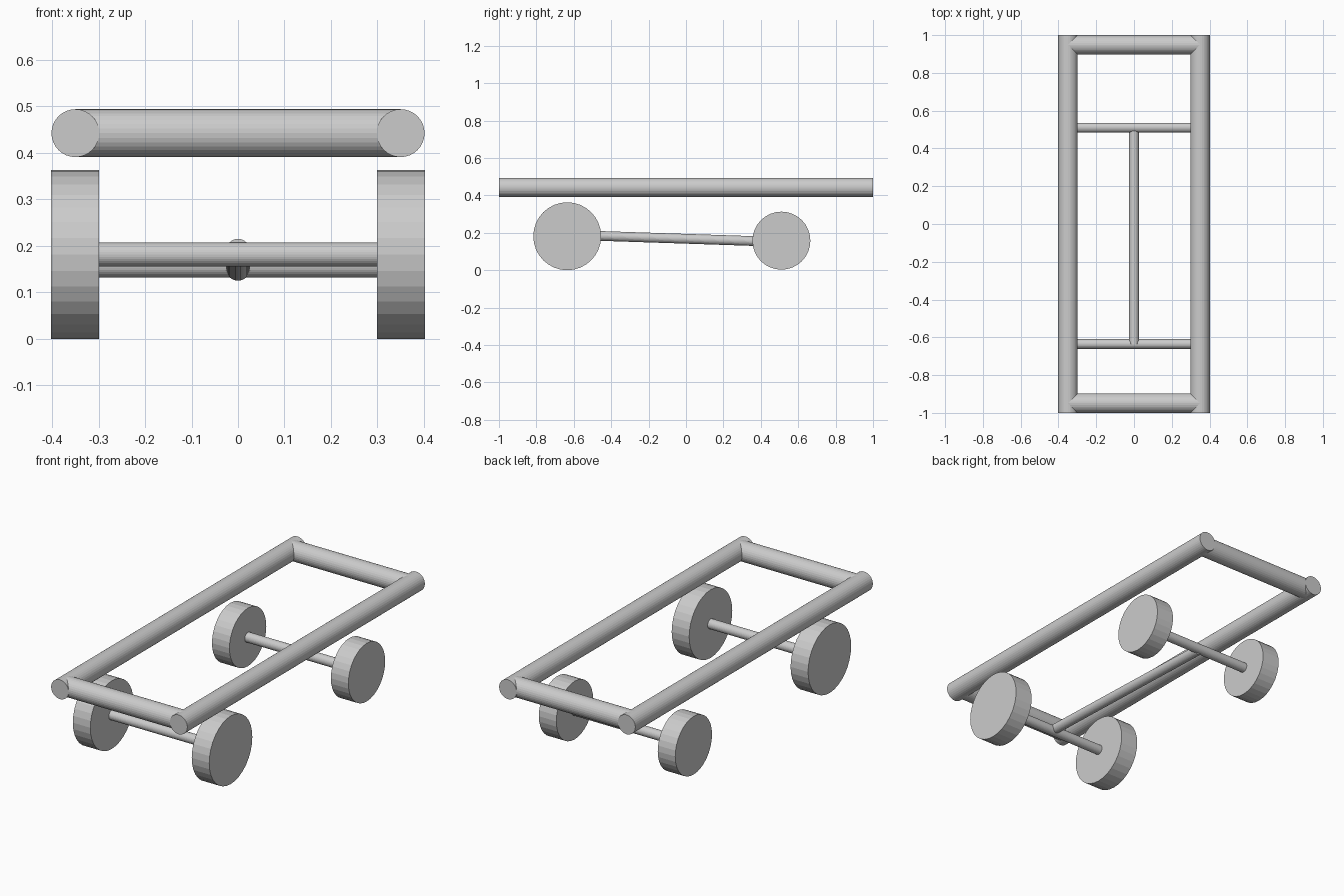
import bpy
from mathutils import Vector

if "Cube" in bpy.data.objects:
    bpy.data.objects.remove(bpy.data.objects["Cube"])


def rod(name, start, end, radius):
    """Flat-shaded 32-sided cylinder running between two points."""
    a, b = Vector(start), Vector(end)
    bpy.ops.mesh.primitive_cylinder_add(
        vertices=32, radius=radius, depth=(b - a).length, location=(a + b) / 2)
    ob = bpy.context.object
    ob.name = name
    ob.rotation_euler = (b - a).to_track_quat('Z', 'Y').to_euler()
    return ob


TUBE_R, TUBE_Z, TUBE_X = 0.0515, 0.4425, 0.35
AXLE_R = 0.026

# Upper frame: two long side rails
for side, s in (("left", -1), ("right", 1)):
    rod(f"{side}_rail", (s * TUBE_X, -1, TUBE_Z), (s * TUBE_X, 1, TUBE_Z), TUBE_R)

# Upper frame: end bars and, below, each axle with its pair of wheels
for end, bar_y, y, r in (("front", -0.9485, -0.635, 0.1815),
                         ("back", 0.9485, 0.51, 0.155)):
    z = {"front": 0.1815, "back": 0.158}[end]
    rod(f"{end}_bar", (-TUBE_X, bar_y, TUBE_Z), (TUBE_X, bar_y, TUBE_Z), TUBE_R)
    rod(f"{end}_axle", (-0.35, y, z), (0.35, y, z), AXLE_R)
    for side, s in (("left", -1), ("right", 1)):
        rod(f"{end}_{side}_wheel", (s * 0.299, y, z), (s * 0.402, y, z), r)

# Sloping connecting rod between the axles
rod("connecting_rod", (0, -0.635, 0.189), (0, 0.51, 0.151), AXLE_R)
